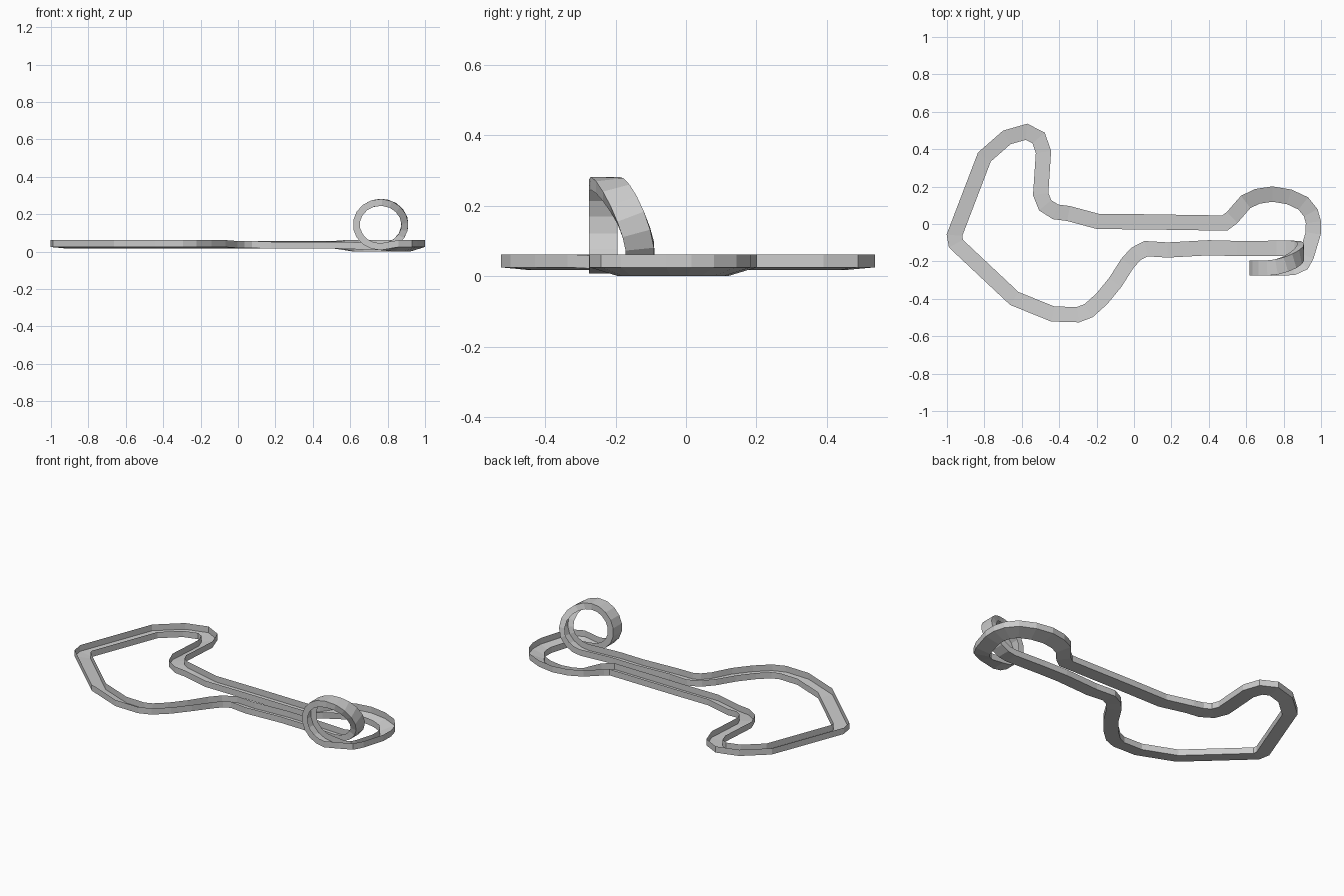
import bpy, bmesh, math
from mathutils import Vector

if "Cube" in bpy.data.objects:
    bpy.data.objects.remove(bpy.data.objects["Cube"])

HALF, WALL = 0.0405, 0.037
UP = Vector((0, 0, 1))

# Path stations: (position, wall direction, bank rise)
path = []

def flat(points, z, bank):
    for x, y in points:
        path.append((Vector((x, y, z)), UP, bank))

# lower straight leading to the loop
flat([(-0.035, -0.21), (0.01, -0.16), (0.065, -0.132)], 0.022, 0.002)
flat([(0.18, -0.139), (0.40, -0.127), (0.55, -0.131)], 0.02, 0)

# vertical loop, drifting sideways towards the front
C, RX, RZ, N = Vector((0.762, 0, 0.149)), 0.148, 0.137, 18
for i in range(N + 1):
    a = math.radians(-90 + 360 * i / N)
    t = min(max((math.degrees(a) + 40) / 150, 0), 1)
    y = -0.13 - 0.105 * t * t * (3 - 2 * t)
    radial = Vector((math.cos(a) * RX, 0, math.sin(a) * RZ))
    path.append((C + radial + Vector((0, y, 0)), -radial.normalized(), 0))

# banked end turn
flat([(0.85, -0.233), (0.90, -0.21), (0.922, -0.17), (0.958, -0.05),
      (0.959, 0.01), (0.945, 0.06), (0.905, 0.11), (0.83, 0.145), (0.74, 0.16),
      (0.66, 0.148), (0.597, 0.118)], 0.0165, 0.0125)

# upper straight
flat([(0.525, 0.035), (0.485, 0.005), (0.35, 0.007), (0.03, 0.012),
      (-0.19, 0.013), (-0.35, 0.056)], 0.022, 0.001)

# large far turn
flat([(-0.42, 0.065), (-0.475, 0.10), (-0.499, 0.16), (-0.484, 0.385),
      (-0.51, 0.46), (-0.575, 0.493), (-0.68, 0.463), (-0.80, 0.358),
      (-0.96, -0.06), (-0.952, -0.105), (-0.64, -0.398), (-0.435, -0.481),
      (-0.30, -0.485), (-0.242, -0.463), (-0.172, -0.40), (-0.10, -0.312)],
     0.025, 0.004)

# Sweep an open-topped channel section around the closed path
bm = bmesh.new()
rings = []
n = len(path)
for i, (p, up, bank) in enumerate(path):
    d0 = (p - path[i - 1][0]).normalized()
    d1 = (path[(i + 1) % n][0] - p).normalized()
    tangent = (d0 + d1).normalized()
    side = tangent.cross(up).normalized()
    miter = 1 / max(0.75, math.sqrt((1 + d0.dot(d1)) / 2))
    if abs(up.z) < 0.999:
        miter = 1
    s = side * HALF * miter + UP * bank
    ring = [p - s + up * WALL, p - s, p + s, p + s + up * WALL]
    rings.append([bm.verts.new(v) for v in ring])
for a, b in zip(rings, rings[1:] + rings[:1]):
    for k in range(3):
        bm.faces.new((a[k], a[k + 1], b[k + 1], b[k]))

low = min(v.co.z for v in bm.verts)
for v in bm.verts:
    v.co.z -= low
me = bpy.data.meshes.new("track_channel")
bm.to_mesh(me)
bm.free()
track = bpy.data.objects.new("track_channel", me)
bpy.context.collection.objects.link(track)
